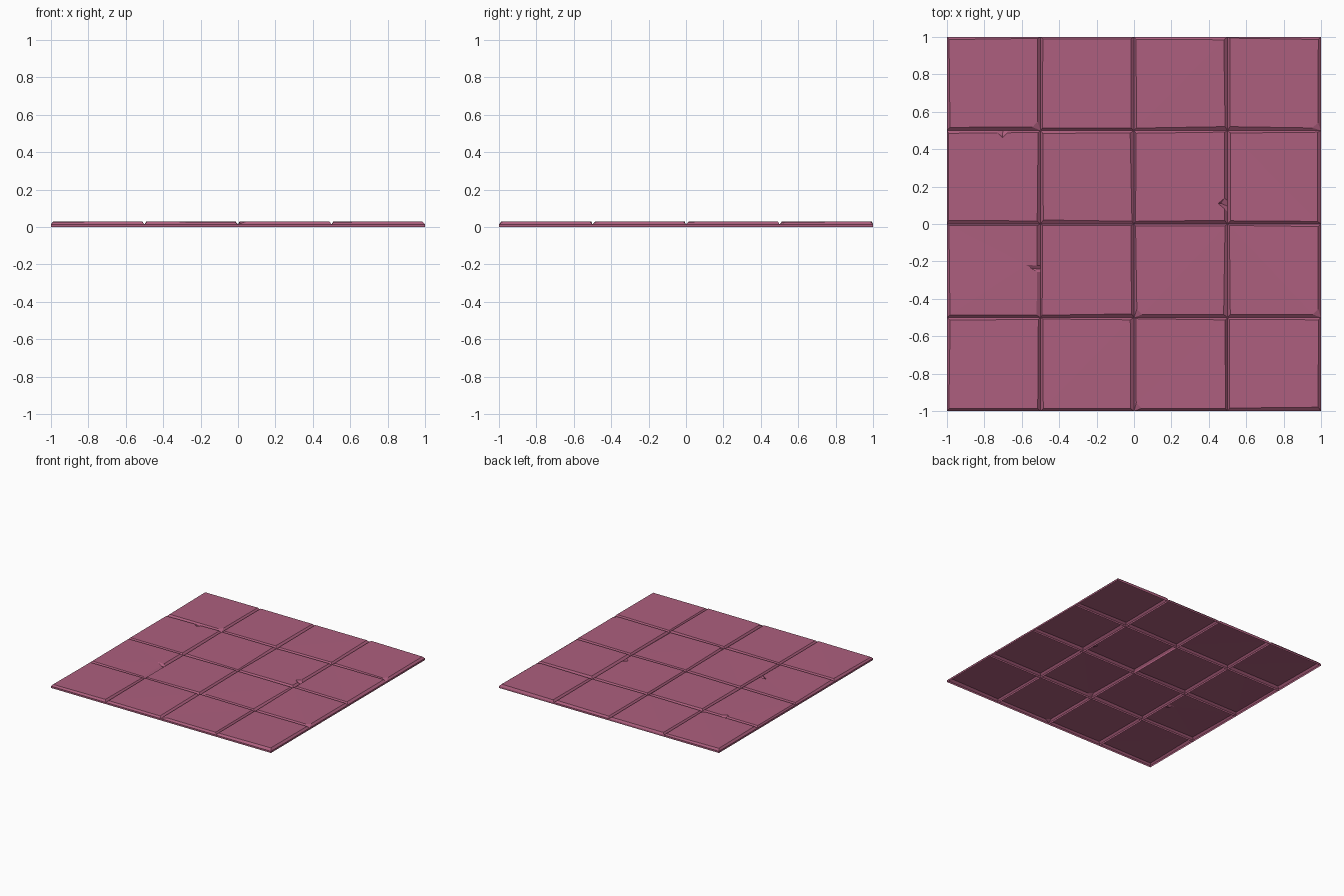
import bpy, bmesh, random
from mathutils import Vector

if "Cube" in bpy.data.objects:
    bpy.data.objects.remove(bpy.data.objects["Cube"])

random.seed(4)
SIZE, WALL, TOP = 0.5, 0.014, 0.03

mat = bpy.data.materials.new("rose_stone")
mat.diffuse_color = (0.418, 0.114, 0.209, 1)
mat.use_nodes = True
mat.node_tree.nodes["Principled BSDF"].inputs["Base Color"].default_value = mat.diffuse_color

# edge chips: (column, row) -> side (0 south, 1 east, 2 north, 3 west),
# position, half width, depth, shift of the tip along the side
EDGE_CHIPS = {
    (0, 2): (2, 0.40, 0.055, 0.026, 0.0),
    (2, 2): (1, 0.19, 0.060, 0.034, 0.0),
    (0, 1): (1, 0.52, 0.035, 0.058, 0.02),
}
# corner chips: (column, row) -> corner (0 SW, 1 SE, 2 NE, 3 NW)
CORNER_CHIPS = {(0, 3): 1, (3, 3): 1, (2, 1): 0, (3, 1): 1, (2, 0): 0}


def make_tile(col, row):
    x0, y0 = -1 + col * SIZE, -1 + row * SIZE
    base = [Vector((x0, y0)), Vector((x0 + SIZE, y0)),
            Vector((x0 + SIZE, y0 + SIZE)), Vector((x0, y0 + SIZE))]
    # slightly uneven bevel widths and heights at each corner
    j = lambda w: w + random.uniform(-0.005, 0.005)
    top = [base[0] + Vector((j(.013), j(.017))), base[1] + Vector((-j(.016), j(.017))),
           base[2] + Vector((-j(.016), -j(.011))), base[3] + Vector((j(.013), -j(.011)))]
    heights = [TOP - random.uniform(0, 0.004) for _ in range(4)]
    heights[random.randrange(4)] = TOP

    # outline as matching (outer, inner, inner height, chip floor) points
    ring = []
    chip = EDGE_CHIPS.get((col, row))
    for i in range(4):
        n, p = (i + 1) % 4, (i - 1) % 4
        if CORNER_CHIPS.get((col, row)) == i:
            for q in (p, n):
                ring.append((base[i], top[i].lerp(top[q], 0.06), heights[i], None))
        else:
            ring.append((base[i], top[i], heights[i], None))
        if chip and chip[0] == i:
            _, t, hw, depth, shift = chip
            inward = (base[p] - base[i]).normalized()
            along = (base[n] - base[i]).normalized()
            for k, push in ((t - hw, 0), (t, depth), (t + hw, 0)):
                edge = top[i].lerp(top[n], k)
                z = heights[i] + (heights[n] - heights[i]) * k
                tip = edge + inward * push + along * (shift if push else 0)
                floor = (*(edge + inward * push * 0.5), WALL + 0.002) if push else None
                ring.append((base[i].lerp(base[n], k), tip, z, floor))

    bm = bmesh.new()
    low = [bm.verts.new((*o, 0)) for o, *_ in ring]
    mid = [bm.verts.new((*o, WALL)) for o, *_ in ring]
    high = [bm.verts.new((*t, z)) for _, t, z, _ in ring]
    shelf = [bm.verts.new(f) if f else high[i] for i, (*_, f) in enumerate(ring)]
    for i in range(len(ring)):
        k = (i + 1) % len(ring)
        bm.faces.new((low[i], low[k], mid[k], mid[i]))
        bm.faces.new((mid[i], mid[k], shelf[k], shelf[i]))
        # broken faces between the chip floor and the top
        if shelf[i] is not high[i]:
            bm.faces.new((shelf[i], high[k], high[i]))
        if shelf[k] is not high[k]:
            bm.faces.new((high[i], shelf[k], high[k]))
    cap = bm.faces.new(high)                      # the underside stays open
    bmesh.ops.triangulate(bm, faces=[cap])
    bmesh.ops.remove_doubles(bm, verts=bm.verts[:], dist=1e-5)

    mesh = bpy.data.meshes.new("floor_tile")
    bm.to_mesh(mesh)
    bm.free()
    mesh.materials.append(mat)
    obj = bpy.data.objects.new(f"floor_tile_{col}_{row}", mesh)
    bpy.context.collection.objects.link(obj)


# four by four grid of tiles
for col in range(4):
    for row in range(4):
        make_tile(col, row)
